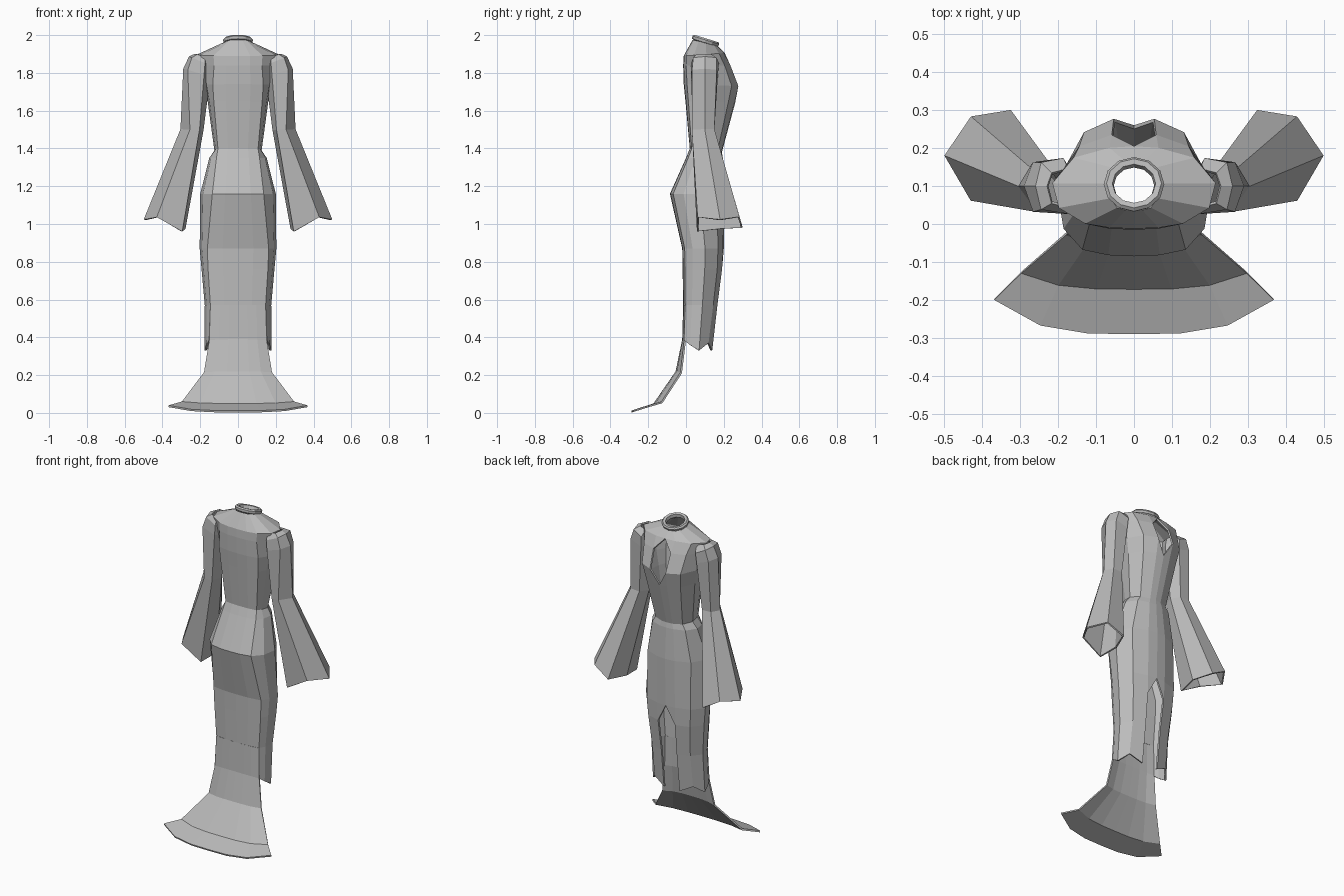
import bpy
import math

grey = bpy.data.materials.new("light_grey_cloth")
grey.diffuse_color = (0.5, 0.5, 0.5, 1)


def make(name, verts, faces, thickness=0.01):
    """Half of a cloth part, mirrored across x and given thickness."""
    used = sorted({i for f in faces for i in f})
    remap = {old: new for new, old in enumerate(used)}
    mesh = bpy.data.meshes.new(name)
    mesh.from_pydata([verts[i] for i in used], [],
                     [[remap[i] for i in f] for f in faces])
    mesh.materials.append(grey)
    ob = bpy.data.objects.new(name, mesh)
    bpy.context.collection.objects.link(ob)
    ob.modifiers.new("mirror", 'MIRROR').merge_threshold = 0.0005
    if thickness:
        sol = ob.modifiers.new("cloth", 'SOLIDIFY')
        sol.thickness = thickness
        sol.offset = -1
    return ob


def loft(rows, closed=False):
    """Points and quads joining rows of equal length, listed top to bottom."""
    n = len(rows[0])
    verts = [p for row in rows for p in row]
    faces = []
    for r in range(len(rows) - 1):
        for c in range(n if closed else n - 1):
            d = (c + 1) % n
            faces.append((r * n + c, (r + 1) * n + c, (r + 1) * n + d, r * n + d))
    return verts, faces


def half_ring(z0, z1, w, y0, y1, f):
    """Half cross-section from the -y centre round to the +y centre."""
    cols = ((0, 0), (f * 0.5, 0.01), (f, 0.06), (0.86 + 0.1 * f, 0.25),
            (1, 0.55), (0.74, 0.86), (0.3, 0.98), (0, 1))
    return [(w * a, y0 + (y1 - y0) * t, z0 + (z1 - z0) * t) for a, t in cols]


# Gown: z at -y side, z at +y side, half width, y limits, flat-panel fraction
rings = [
    (1.975, 1.945, 0.068, 0.035, 0.165, 0.65),
    (1.89, 1.905, 0.215, -0.012, 0.205, 0.6),
    (1.84, 1.84, 0.195, -0.015, 0.24, 0.65),
    (1.74, 1.73, 0.178, -0.012, 0.283, 0.75),
    (1.65, 1.64, 0.16, -0.003, 0.26, 0.8),
    (1.40, 1.38, 0.125, 0.02, 0.19, 0.85),
    (1.35, 1.35, 0.152, 0.0, 0.195, 0.75),
    (1.16, 1.16, 0.2, -0.085, 0.205, 0.68),
    (0.87, 0.87, 0.203, -0.02, 0.2, 0.8),
    (0.76, 0.76, 0.193, -0.018, 0.195, 0.82),
    (0.57, 0.57, 0.176, -0.015, 0.17, 0.83),
    (0.36, 0.36, 0.178, -0.02, 0.142, 0.86),
]
rows = [half_ring(*r) for r in rings]
hem = (0.36, 0.36, 0.385, 0.36, 0.33, 0.37, 0.33, 0.36)
rows[-1] = [(x, y, z) for (x, y, _), z in zip(rows[-1], hem)]
verts, quads = loft(rows)
faces = []
for i, q in enumerate(quads):
    row, col = divmod(i, 7)
    a, b, c, d = q
    if col == 6 and row in (1, 8):          # top of keyhole and of slit
        faces.append((a, b, d))
    elif col == 6 and row == 3:             # bottom of keyhole
        faces.append((a, b, c))
    elif col == 6 and row in (2, 9, 10):    # keyhole and slit openings
        continue
    elif col < 2 and row == 10:             # train continues here
        continue
    else:
        faces.append(q)
make("gown_body", verts, faces)

# Train: (x, y, z) at centre and at edge for each row
train = []
for yc, zc, xe, ye, ze in ((-0.015, 0.57, 0.146, -0.004, 0.57),
                           (-0.02, 0.39, 0.152, -0.01, 0.385),
                           (-0.055, 0.22, 0.18, -0.03, 0.215),
                           (-0.172, 0.05, 0.297, -0.13, 0.06),
                           (-0.29, 0.012, 0.368, -0.2, 0.04)):
    train.append([(xe * t, yc + (ye - yc) * k, zc + (ze - zc) * k)
                  for t, k in ((0, 0), (0.33, 0.02), (0.67, 0.25), (1, 1))])
make("train", *loft(train))

# Bell sleeve: six-sided rings from shoulder to cuff
sleeve = [
    [(0.225, 0.1, 1.892), (0.215, 0.13, 1.89), (0.18, 0.14, 1.885),
     (0.165, 0.1, 1.875), (0.18, 0.05, 1.885), (0.215, 0.06, 1.89)],
    [(0.252, 0.1, 1.88), (0.24, 0.155, 1.875), (0.19, 0.165, 1.85),
     (0.155, 0.1, 1.83), (0.18, 0.035, 1.85), (0.24, 0.045, 1.875)],
    [(0.28, 0.1, 1.82), (0.26, 0.155, 1.815), (0.195, 0.16, 1.79),
     (0.158, 0.1, 1.77), (0.185, 0.035, 1.79), (0.26, 0.04, 1.815)],
    [(0.295, 0.1, 1.5), (0.27, 0.142, 1.5), (0.22, 0.142, 1.5),
     (0.192, 0.1, 1.5), (0.21, 0.045, 1.5), (0.25, 0.04, 1.5)],
    [(0.49, 0.18, 1.02), (0.425, 0.275, 1.035), (0.33, 0.292, 0.98),
     (0.288, 0.18, 0.975), (0.302, 0.065, 0.962), (0.425, 0.07, 1.035)],
]
verts, faces = loft(sleeve, closed=True)
make("sleeves", verts, [f[::-1] for f in faces])

# Collar: thick tilted band round the neck
collar = []
for k, lift in ((0.8, -0.014), (1.0, -0.008), (1.05, 0.006), (0.95, 0.014),
                (0.75, 0.012), (0.7, -0.006), (0.8, -0.014)):
    row = []
    for i in range(7):
        a = math.pi * i / 6
        t = -math.cos(a) * k
        row.append((0.076 * k * math.sin(a) if 0 < i < 6 else 0,
                    0.103 + 0.068 * t + lift * 0.3, 1.968 - 0.021 * t + lift))
    collar.append(row)
verts, faces = loft(collar)
make("collar", verts, [f[::-1] for f in faces], 0)
